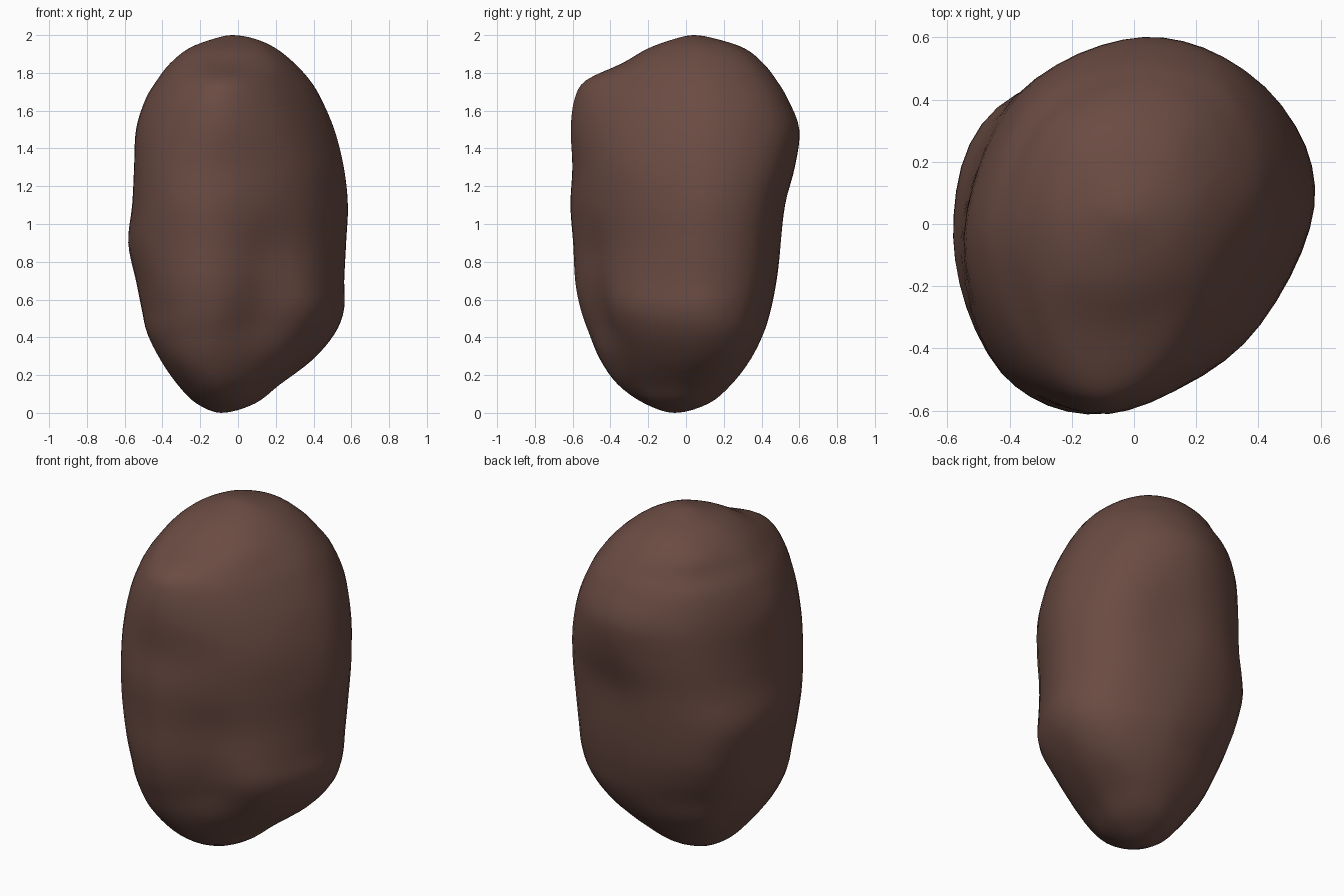
import bpy
import bmesh
from math import cos, sin, pi, sqrt, exp
from mathutils import Vector

cube = bpy.data.objects.get("Cube")
if cube:
    bpy.data.objects.remove(cube, do_unlink=True)

SIDE_STEPS = 6
STEPS = 4

# Outline of the stone in hundredths, from bottom to top. Each row holds a
# height, then the extents (low, high) along x, y and the two diagonals.
LEVELS = [
    (5, -22, 9, -22, 12, -25, 9, -14, 17),
    (15, -32, 22, -36, 24, -38, 24, -25, 27),
    (28, -41, 39, -45, 34, -49, 40, -36, 37),
    (42, -48, 51, -51, 41, -55, 50, -45, 43),
    (55, -51, 56, -56, 45, -58, 54, -50, 49),
    (70, -54, 56, -59, 48, -61, 56, -51, 54),
    (90, -58, 57, -60, 51, -63, 58, -51, 57),
    (110, -56, 58, -61, 54, -64, 60, -52, 56),
    (130, -55, 56, -60, 58, -63, 61, -52, 56),
    (150, -54, 51, -61, 60, -60, 59, -49, 55),
    (166, -49, 44, -59, 54, -55, 53, -44, 51),
    (176, -43, 38, -53, 48, -48, 46, -38, 45),
    (185, -36, 30, -34, 41, -37, 38, -29, 40),
    (193, -26, 20, -20, 31, -24, 27, -18, 30),
    (198, -13, 9, -6, 16, -9, 13, -6, 16),
]


def catmull(a, b, c, d, t):
    """Smooth value between b and c."""
    return b + 0.5 * t * (c - a + t * (2 * a - 5 * b + 4 * c - d
                                       + t * (3 * (b - c) + d - a)))


def tip_row(x, y, z):
    """A level shrunk to one point."""
    s, t = (x + y) / sqrt(2), (y - x) / sqrt(2)
    return (z, x, x, y, y, s, s, t, t)


def beyond(tip, row):
    """Continue the outline through the pole so that the cap is round."""
    return (row[0],) + tuple(2 * p - v for p, v in zip(tip[1:], row[1:]))


def ring(row):
    """Closed cross-section that touches the extents of one level."""
    z, x0, x1, y0, y1, s0, s1, t0, t1 = row
    reach = [x1, s1, y1, t1, -x0, -s0, -y0, -t0]
    # Place each touching point along its side by the slope of the reach
    corners = []
    for i, h in enumerate(reach):
        slope = (reach[(i + 1) % 8] - reach[i - 1]) / sqrt(2)
        c, s = cos(i * pi / 4), sin(i * pi / 4)
        corners.append(Vector((h * c - slope * s, h * s + slope * c, z)))
    points = []
    for i in range(8):
        near = [corners[(i + j) % 8] for j in (-1, 0, 1, 2)]
        points += [catmull(*near, k / SIDE_STEPS) / 100
                   for k in range(SIDE_STEPS)]
    return points


def push(bm, centre, radius, amount):
    """Soft dent (negative) or swelling (positive) on the side wall."""
    centre = Vector(centre)
    for v in bm.verts:
        fall = exp(-((v.co - centre).length / radius) ** 2)
        outward = Vector((v.co.x, v.co.y, 0))
        if outward.length > 0.01:
            v.co += outward.normalized() * amount * fall


# Loft the smooth body between the poles
bottom = tip_row(-9, -6, 0)
top = tip_row(-3, 4, 200)
rows = [beyond(bottom, LEVELS[0]), bottom, *LEVELS, top,
        beyond(top, LEVELS[-1])]

bm = bmesh.new()
loops = []
for i in range(1, len(rows) - 2):
    for step in range(STEPS):
        if i == 1 and step == 0:
            continue
        row = [catmull(*values, step / STEPS)
               for values in zip(*rows[i - 1:i + 3])]
        loops.append([bm.verts.new(p) for p in ring(row)])

poles = [bm.verts.new(Vector((r[1], r[3], r[0])) / 100) for r in (bottom, top)]
count = len(loops[0])
for k in range(count):
    n = (k + 1) % count
    for low, high in zip(loops, loops[1:]):
        bm.faces.new((low[k], low[n], high[n], high[k]))
    bm.faces.new((poles[0], loops[0][n], loops[0][k]))
    bm.faces.new((poles[1], loops[-1][k], loops[-1][n]))

# Long hollow down the front between a ridge and a swelling
push(bm, (0.10, -0.47, 0.54), 0.19, -0.055)
push(bm, (0.14, -0.50, 0.82), 0.20, -0.035)
push(bm, (-0.18, -0.50, 0.50), 0.18, 0.012)
push(bm, (0.38, -0.34, 0.58), 0.16, 0.012)

# Hollow at the back and swelling on the right flank
push(bm, (0.14, 0.52, 1.06), 0.20, -0.025)
push(bm, (-0.50, 0.22, 0.93), 0.18, 0.012)

bmesh.ops.recalc_face_normals(bm, faces=bm.faces)
mesh = bpy.data.meshes.new("rounded_stone")
bm.to_mesh(mesh)
bm.free()

# Brown surface
brown = bpy.data.materials.new("earth_brown")
brown.use_nodes = True
colour = (0.145, 0.071, 0.056, 1)
brown.diffuse_color = colour
brown.node_tree.nodes["Principled BSDF"].inputs["Base Color"].default_value = colour
mesh.materials.append(brown)
for face in mesh.polygons:
    face.use_smooth = True

stone = bpy.data.objects.new("rounded_stone", mesh)
bpy.context.collection.objects.link(stone)
